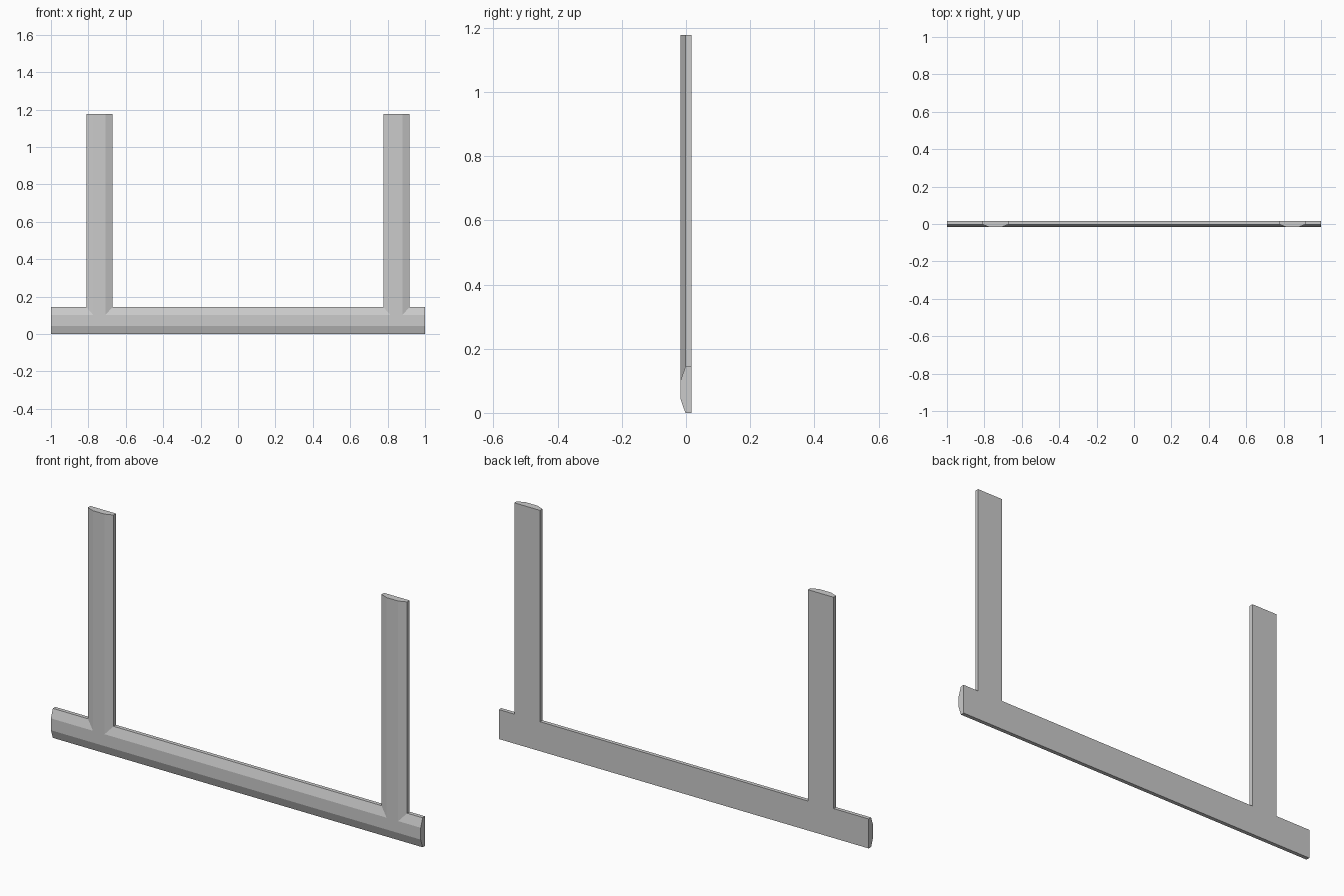
import bpy, bmesh

if "Cube" in bpy.data.objects:
    bpy.data.objects.remove(bpy.data.objects["Cube"])

# Shared bevelled-board section: (offset across the width, y)
BACK, SHOULDER, FRONT = 0.017, -0.002, -0.017
RAIL_H, CHAMFER, TOP = 0.144, 0.043, 1.177


def section(width, inset):
    h = width / 2
    return [(-h, BACK), (-h, SHOULDER), (-h + inset, FRONT),
            (h - inset, FRONT), (h, SHOULDER), (h, BACK)]


def loft(name, start, end, cap_start=True):
    """Join two matching rings into a solid bar."""
    bm = bmesh.new()
    a = [bm.verts.new(p) for p in start]
    b = [bm.verts.new(p) for p in end]
    n = len(a)
    for i in range(n):
        j = (i + 1) % n
        bm.faces.new((a[i], a[j], b[j], b[i]))
    bm.faces.new(b)
    if cap_start:
        bm.faces.new(a[::-1])
    bmesh.ops.recalc_face_normals(bm, faces=bm.faces)
    mesh = bpy.data.meshes.new(name)
    bm.to_mesh(mesh)
    bm.free()
    obj = bpy.data.objects.new(name, mesh)
    bpy.context.collection.objects.link(obj)
    return obj


# Bottom rail
rail = section(RAIL_H, CHAMFER)
loft("bottom_rail",
     [(-1, y, RAIL_H / 2 + w) for w, y in rail],
     [(1, y, RAIL_H / 2 + w) for w, y in rail])

# Uprights, mitred into the bevel of the rail
post = section(0.139, 0.038)
for name, x in (("left_upright", -0.741), ("right_upright", 0.847)):
    loft(name,
         [(x + w, y, RAIL_H - (CHAMFER if y == FRONT else 0)) for w, y in post],
         [(x + w, y, TOP) for w, y in post],
         cap_start=False)
